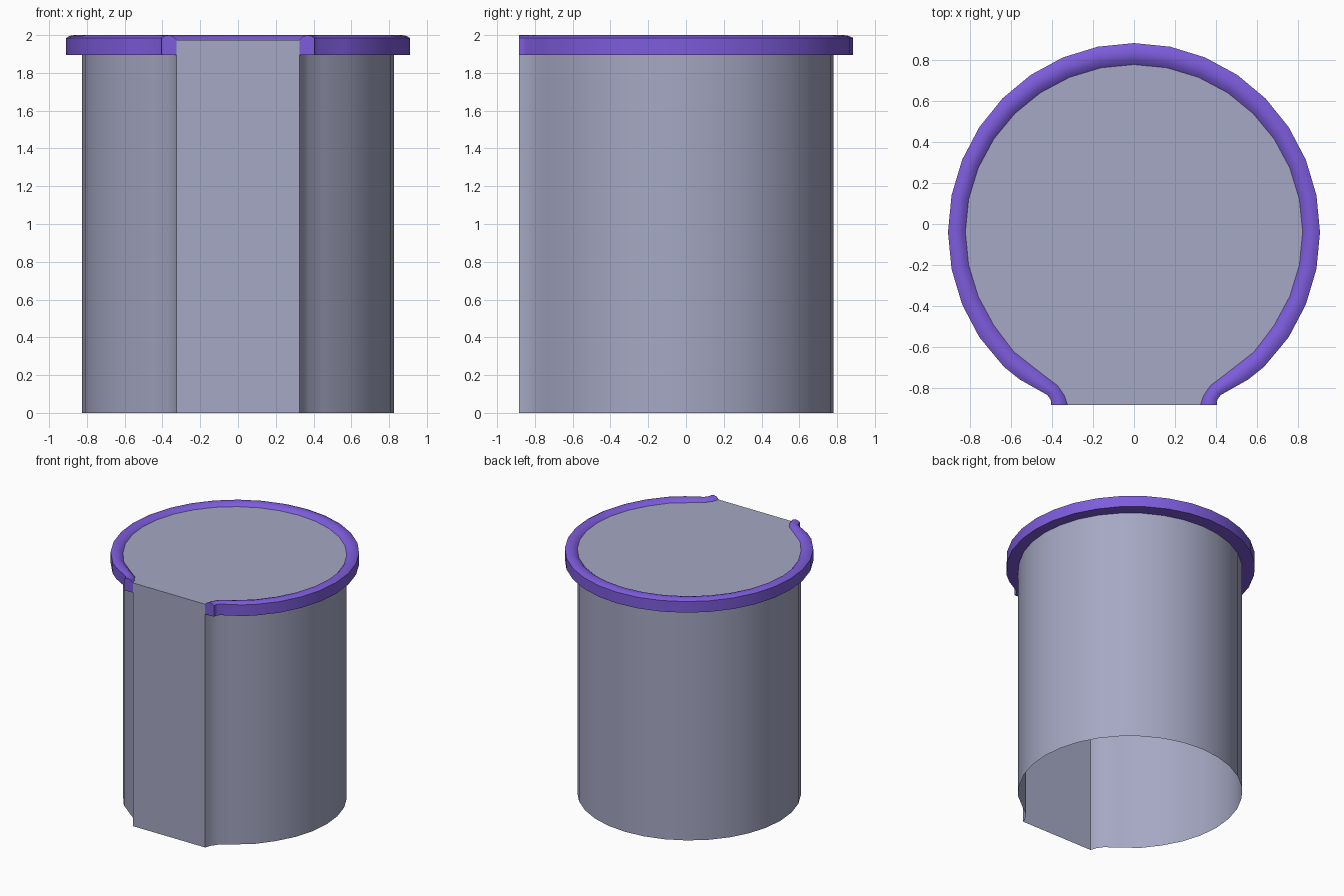
import bpy, bmesh, math

if "Cube" in bpy.data.objects:
    bpy.data.objects.remove(bpy.data.objects["Cube"])


def material(name, rgb):
    m = bpy.data.materials.new(name)
    m.diffuse_color = (*rgb, 1)
    m.use_nodes = True
    m.node_tree.nodes["Principled BSDF"].inputs["Base Color"].default_value = m.diffuse_color
    return m


def finish(name, bm, mat):
    me = bpy.data.meshes.new(name)
    bm.to_mesh(me)
    bm.free()
    me.materials.append(mat)
    ob = bpy.data.objects.new(name, me)
    bpy.context.collection.objects.link(ob)
    bpy.ops.object.select_all(action='DESELECT')
    ob.select_set(True)
    bpy.context.view_layer.objects.active = ob
    bpy.ops.object.shade_smooth_by_angle(angle=math.radians(30))
    return ob


grey = material("lavender grey", (0.376, 0.392, 0.546))
purple = material("purple", (0.205, 0.107, 0.716))

# Keyhole outline: right half of the neck, as inner and outer points
neck = [((0.325, -0.885), (0.405, -0.885)),
        ((0.340, -0.840), (0.408, -0.858)),
        ((0.374, -0.790), (0.425, -0.836)),
        ((0.450, -0.733), (0.560, -0.760)),
        ((0.588, -0.625), (0.637, -0.698))]
inner = [p[0] for p in neck]
outer = [p[1] for p in neck]
for i in range(23):
    a = math.radians(-33.75 + 11.25 * i)
    inner.append((0.825 * math.cos(a), -0.04 + 0.82 * math.sin(a)))
    outer.append((0.91 * math.cos(a), -0.04 + 0.925 * math.sin(a)))
inner += [(-p[0][0], p[0][1]) for p in reversed(neck)]
outer += [(-p[1][0], p[1][1]) for p in reversed(neck)]

# Body: walls and lid, open underneath
LID = 1.975
bm = bmesh.new()
low = [bm.verts.new((x, y, 0)) for x, y in inner]
high = [bm.verts.new((x, y, LID)) for x, y in inner]
n = len(inner)
for i in range(n):
    j = (i + 1) % n
    bm.faces.new((low[i], low[j], high[j], high[i]))
bm.faces.new(high)
finish("body", bm, grey)

# Rim: domed strip swept round the outline, with closed ends
section = [(0, 1.895), (1, 1.895), (1, 1.985), (0.78, 1.996),
           (0.5, 2.0), (0.22, 1.993), (0, LID)]
bm = bmesh.new()
rings = []
for (ix, iy), (ox, oy) in zip(inner, outer):
    rings.append([bm.verts.new((ix + (ox - ix) * t, iy + (oy - iy) * t, z))
                  for t, z in section])
for a, b in zip(rings, rings[1:]):
    for i in range(len(section)):
        j = (i + 1) % len(section)
        bm.faces.new((a[i], b[i], b[j], a[j]))
bm.faces.new(rings[0])
bm.faces.new(rings[-1])
bmesh.ops.recalc_face_normals(bm, faces=bm.faces)
finish("rim", bm, purple)
